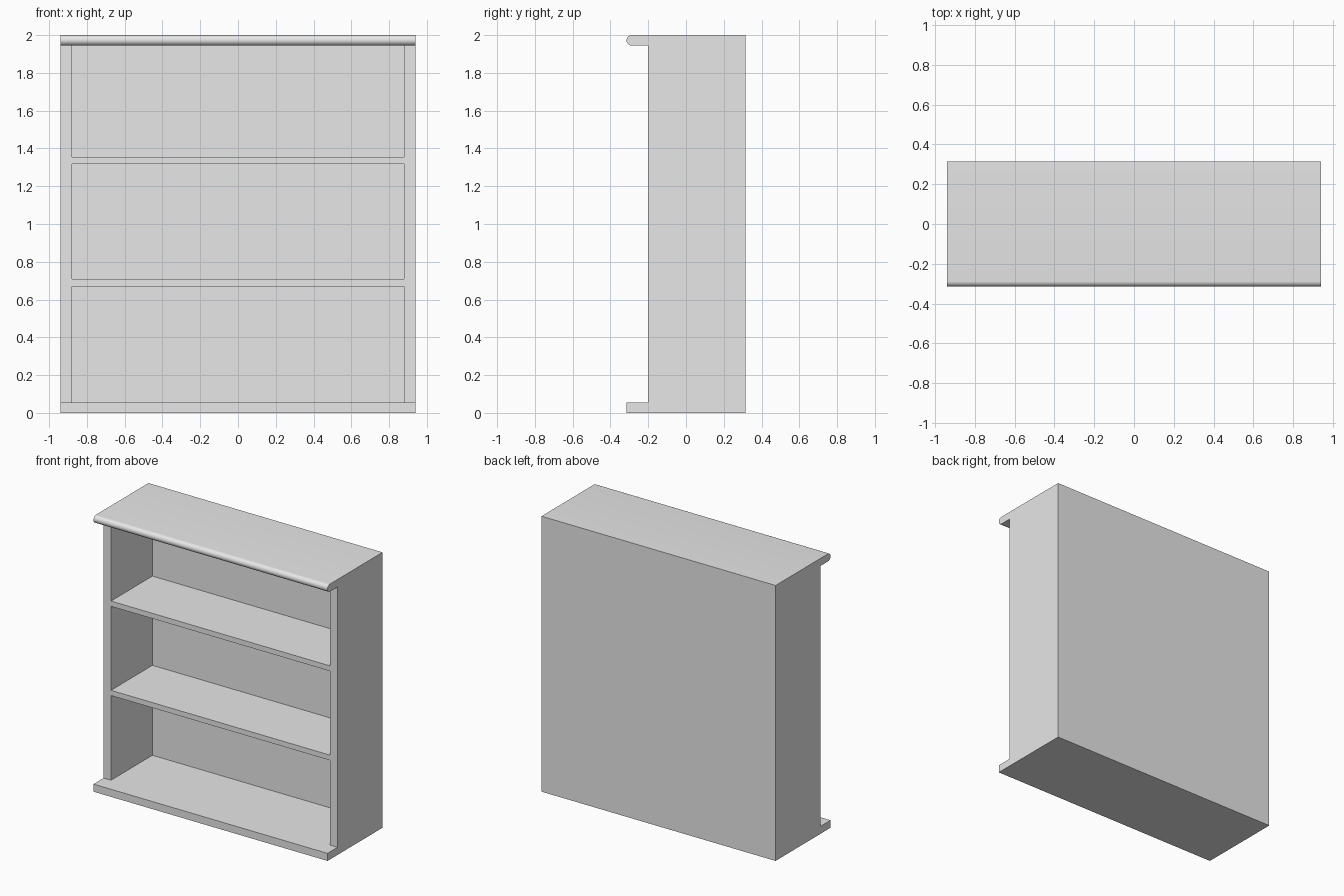
import bpy
import bmesh
import math

if "Cube" in bpy.data.objects:
    bpy.data.objects.remove(bpy.data.objects["Cube"])

HALF_W = 0.94                  # half of the full width
FRONT, BACK = -0.315, 0.315    # front of top and base, rear of case
CASE_FRONT = -0.20             # front of sides and shelves
SIDE, PLATE, REAR = 0.06, 0.055, 0.04

paint = bpy.data.materials.new("plain_grey")
paint.diffuse_color = (0.8, 0.8, 0.8, 1.0)
paint.use_nodes = True
paint.node_tree.nodes["Principled BSDF"].inputs["Base Color"].default_value = paint.diffuse_color


def extrude_x(name, profile, x0, x1):
    """Solid made by sweeping a (y, z) outline from x0 to x1."""
    bm = bmesh.new()
    face = bm.faces.new([bm.verts.new((x0, y, z)) for y, z in profile])
    swept = bmesh.ops.extrude_face_region(bm, geom=[face])["geom"]
    bmesh.ops.translate(bm, vec=(x1 - x0, 0, 0),
                        verts=[v for v in swept if isinstance(v, bmesh.types.BMVert)])
    bmesh.ops.recalc_face_normals(bm, faces=bm.faces)
    mesh = bpy.data.meshes.new(name)
    bm.to_mesh(mesh)
    bm.free()
    mesh.materials.append(paint)
    obj = bpy.data.objects.new(name, mesh)
    bpy.context.collection.objects.link(obj)
    return obj


def board(name, x0, x1, y0, y1, z0, z1):
    return extrude_x(name, [(y0, z0), (y1, z0), (y1, z1), (y0, z1)], x0, x1)


# Base plate with a square front lip
board("base", -HALF_W, HALF_W, FRONT, BACK, 0, PLATE)

# Side panels
inner = HALF_W - SIDE
board("side_left", -HALF_W, -inner, CASE_FRONT, BACK, PLATE, 2 - PLATE)
board("side_right", inner, HALF_W, CASE_FRONT, BACK, PLATE, 2 - PLATE)

# Back panel
board("back_panel", -inner, inner, BACK - REAR, BACK, PLATE, 2 - PLATE)

# Two shelves
for name, z in (("lower_shelf", 0.67), ("upper_shelf", 1.318)):
    board(name, -inner, inner, CASE_FRONT, BACK - REAR, z, z + 0.038)

# Top board with a rounded front nose
r = PLATE / 2
steps = 16
nose = [(FRONT + r - r * math.sin(math.pi * i / steps),
         2 - r + r * math.cos(math.pi * i / steps)) for i in range(steps + 1)]
top = extrude_x("top", nose + [(BACK, 2 - PLATE), (BACK, 2)], -HALF_W, HALF_W)
bpy.context.view_layer.objects.active = top
top.select_set(True)
bpy.ops.object.shade_smooth_by_angle(angle=math.radians(30))
